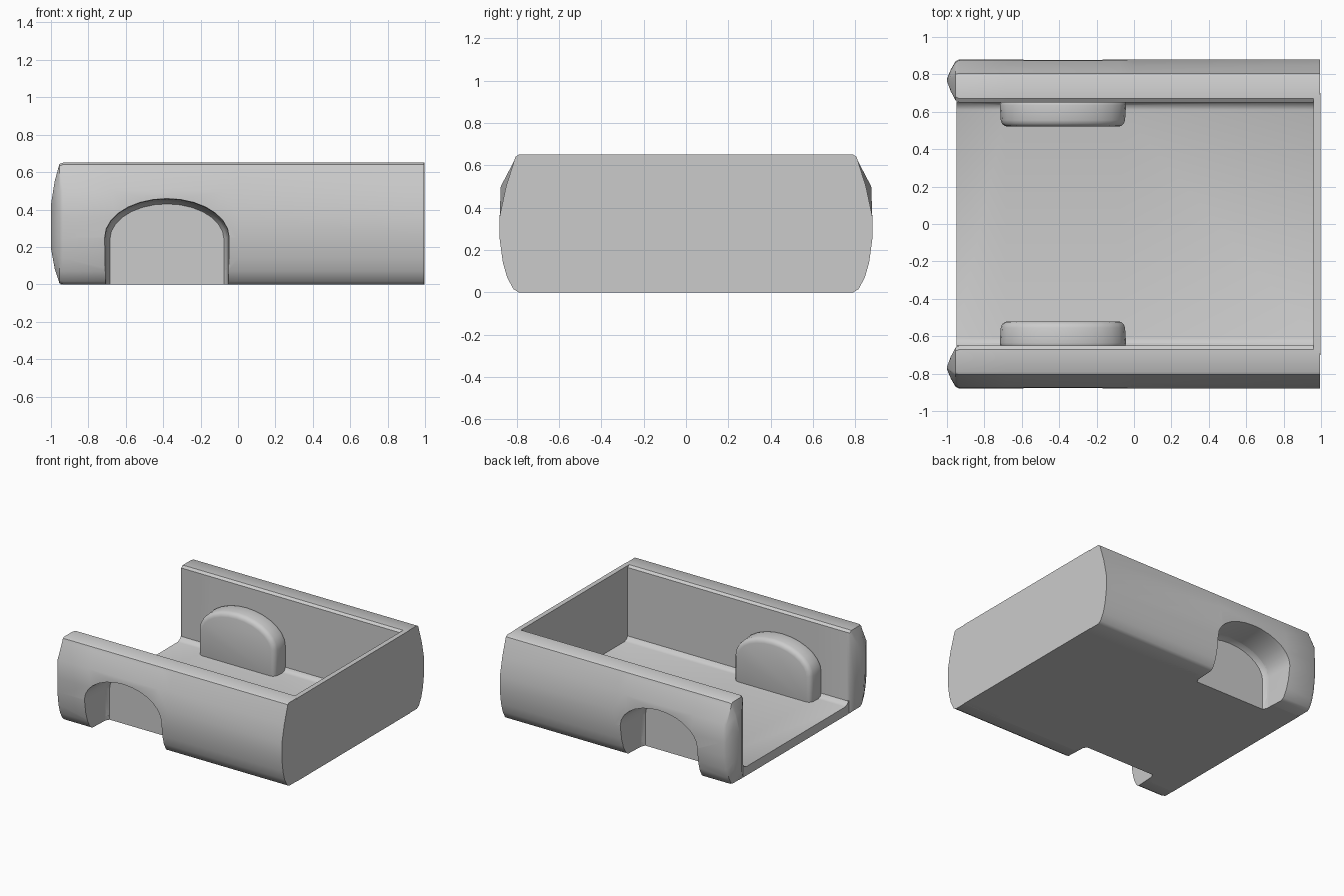
import bpy, bmesh, math

if "Cube" in bpy.data.objects:
    bpy.data.objects.remove(bpy.data.objects["Cube"])

def loft(name, rings):
    """Skin a list of equal-length point rings and cap both ends."""
    bm = bmesh.new()
    vs = [[bm.verts.new(p) for p in r] for r in rings]
    n = len(rings[0])
    for a, b in zip(vs, vs[1:]):
        for i in range(n):
            j = (i + 1) % n
            bm.faces.new((a[i], a[j], b[j], b[i]))
    bm.faces.new(vs[0])
    bm.faces.new(vs[-1])
    bmesh.ops.recalc_face_normals(bm, faces=bm.faces)
    me = bpy.data.meshes.new(name)
    bm.to_mesh(me)
    bm.free()
    ob = bpy.data.objects.new(name, me)
    bpy.context.collection.objects.link(ob)
    return ob

def mirror_y(ob):
    m = ob.modifiers.new("mirror", 'MIRROR')
    m.use_axis = (False, True, False)

def apply_all(ob, angle=35):
    bpy.ops.object.select_all(action='DESELECT')
    bpy.context.view_layer.objects.active = ob
    ob.select_set(True)
    for m in list(ob.modifiers):
        bpy.ops.object.modifier_apply(modifier=m.name)
    bpy.ops.object.shade_smooth_by_angle(angle=math.radians(angle))

def arch(y, half, spring, top, base, n=14):
    """Wheel-arch outline in the plane at y."""
    cx = -0.38
    pts = [(cx - half, y, base)]
    for i in range(n + 1):
        t = math.pi * i / n
        pts.append((cx - half * math.cos(t), y,
                    spring + (top - spring) * math.sin(t)))
    return pts + [(cx + half, y, base)]

# wheel-arch cutter, slightly tapered inwards
cutter = loft("arch_cutter", [arch(0.61, .305, .24, .43, -.1),
                              arch(0.64, .32, .25, .445, -.1),
                              arch(0.85, .33, .25, .455, -.1),
                              arch(1.00, .345, .255, .475, -.1)])
mirror_y(cutter)
cutter.hide_render = True

# side walls: bulged section swept along x, with a rounded front end
def section(x, flare, fy=1.0, fz=1.0):
    prof = [(.65, .0), (.79, .0), (.815, .015), (.845, .07), (.865, .14),
            (.88, .25), (.88, .36), (.85 + .025 * flare, .50),
            (.812, .62), (.805, .64), (.79, .65), (.67, .65), (.65, .635)]
    return [(x, .77 + (y - .77) * fy, .3 + (z - .3) * fz) for y, z in prof]

walls = loft("side_walls", [section(.995, 0), section(0, 0), section(-.08, 1),
                            section(-.68, 1), section(-.935, 1),
                            section(-.955, 1, .9, .98),
                            section(-.98, 1, .5, .72),
                            section(-1, 1, .06, .36)])
mirror_y(walls)

# floor with small fillets against the walls
half = [(.70, 0), (.70, .10), (.65, .10), (.635, .08), (.61, .07)]
prof = half + [(-y, z) for y, z in reversed(half)]
floor = loft("floor", [[(x, y, z) for y, z in prof] for x in (-.95, .97)])

# inner wheel housings with rounded rims
wells = loft("wheel_housings", [arch(.52, .33, .27, .47, .03),
                                arch(.67, .34, .27, .48, .03)])
b = wells.modifiers.new("round", 'BEVEL')
b.width, b.segments, b.limit_method = .035, 3, 'ANGLE'
b.angle_limit = math.radians(50)
mirror_y(wells)

# cut the wheel arches
for ob in (walls, floor, wells):
    m = ob.modifiers.new("arch_cut", 'BOOLEAN')
    m.object, m.operation, m.solver = cutter, 'DIFFERENCE', 'EXACT'

# end panel closing the back
gate = [(.79, 0), (.79, .64), (.78, .65)]
gate = [(min(y, .70), z) for y, z in gate[:2]] + [(.69, .65)]
gate += [(-y, z) for y, z in reversed(gate)]
panel = loft("end_panel", [[(x, y, z) for y, z in gate] for x in (.96, .998)])

for ob in (walls, floor, wells, panel):
    apply_all(ob)
bpy.data.objects.remove(cutter)
